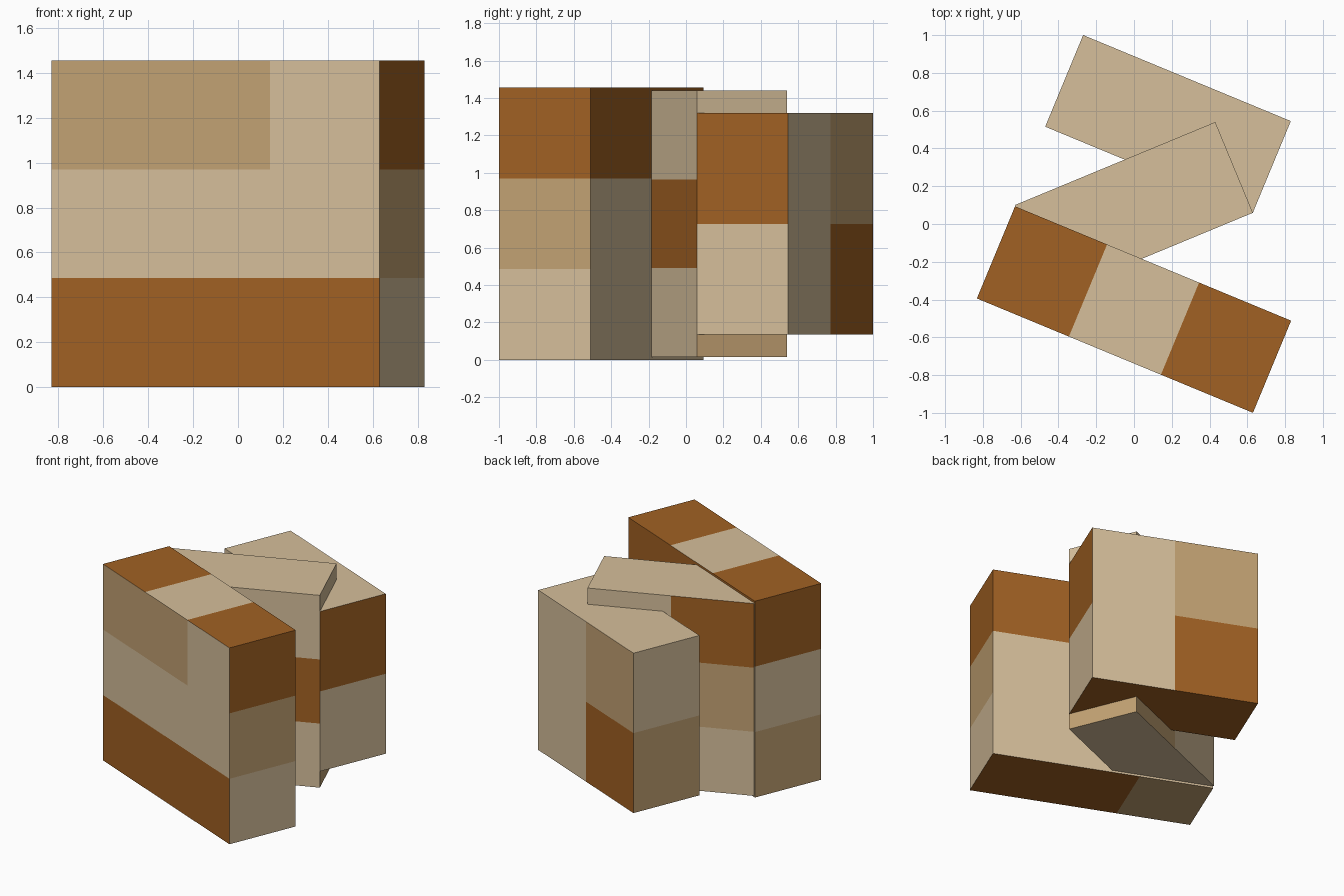
import bpy, bmesh
from math import radians
from mathutils import Matrix

if "Cube" in bpy.data.objects:
    bpy.data.objects.remove(bpy.data.objects["Cube"])


def linear(v):
    v /= 255
    return v / 12.92 if v <= 0.04045 else ((v + 0.055) / 1.055) ** 2.4


def make_material(name, *rgb):
    col = [linear(c) for c in rgb] + [1.0]
    mat = bpy.data.materials.new(name)
    mat.use_nodes = True
    mat.diffuse_color = col
    bsdf = mat.node_tree.nodes["Principled BSDF"]
    bsdf.inputs["Base Color"].default_value = col
    bsdf.inputs["Roughness"].default_value = 0.8
    return mat


# Letters used by the face patterns
LETTERS = "CTO"
MATERIALS = [make_material("cream", 214, 191, 155),
             make_material("tan", 195, 162, 115),
             make_material("burnt_orange", 161, 97, 35)]


def side_of(n):
    if abs(n.z) > 0.5:
        return "top" if n.z > 0 else "bottom"
    if abs(n.x) > 0.5:
        return "right_end" if n.x > 0 else "left_end"
    return "back" if n.y > 0 else "front"


def make_block(name, size, centre, turn, cols, rows, pattern):
    """Box cut into cols x rows cells; patterns read from the top row down, along +x."""
    bm = bmesh.new()
    bmesh.ops.create_cube(bm, size=1)
    cuts = [((i / cols - 0.5, 0, 0), (1, 0, 0)) for i in range(1, cols)]
    cuts += [((0, 0, j / rows - 0.5), (0, 0, 1)) for j in range(1, rows)]
    for co, no in cuts:
        bmesh.ops.bisect_plane(bm, geom=bm.verts[:] + bm.edges[:] + bm.faces[:],
                               plane_co=co, plane_no=no)
    bm.normal_update()
    for f in bm.faces:
        c = f.calc_center_median()
        grid = pattern[side_of(f.normal)]
        row = grid[min(int((0.5 - c.z) * rows), len(grid) - 1)]
        letter = row[min(int((c.x + 0.5) * cols), len(row) - 1)]
        f.material_index = LETTERS.index(letter)
    bm.transform(Matrix.Diagonal((*size, 1)))
    mesh = bpy.data.meshes.new(name)
    bm.to_mesh(mesh)
    bm.free()
    for m in MATERIALS:
        mesh.materials.append(m)
    ob = bpy.data.objects.new(name, mesh)
    ob.location = centre
    ob.rotation_euler.z = radians(turn)
    bpy.context.collection.objects.link(ob)
    return ob


# Front block: three by three cells
make_block("front_block", (1.582, 0.528, 1.455), (0, -0.453, 0.7275), -22.5, 3, 3, {
    "top": ["OCO"], "bottom": ["TOO"],
    "front": ["TTC", "CCC", "OOO"], "back": ["OOO", "CCC", "CCC"],
    "right_end": ["O", "T", "C"], "left_end": ["O", "C", "T"]})

# Middle block: two by three cells, turned the other way
make_block("middle_block", (1.147, 0.52, 1.425), (0, 0.08, 0.7275), 22.5, 2, 3, {
    "top": ["CC"], "bottom": ["CC"],
    "front": ["CC", "OO", "CC"], "back": ["OC", "TC", "CT"],
    "right_end": ["C", "C", "T"], "left_end": ["C", "C", "C"]})

# Back block: two by two cells
make_block("back_block", (1.19, 0.525, 1.185), (0.18, 0.53, 0.7275), -22.5, 2, 2, {
    "top": ["CC"], "bottom": ["OO"],
    "front": ["CC", "CC"], "back": ["TC", "OC"],
    "right_end": ["O", "C"], "left_end": ["C", "T"]})
